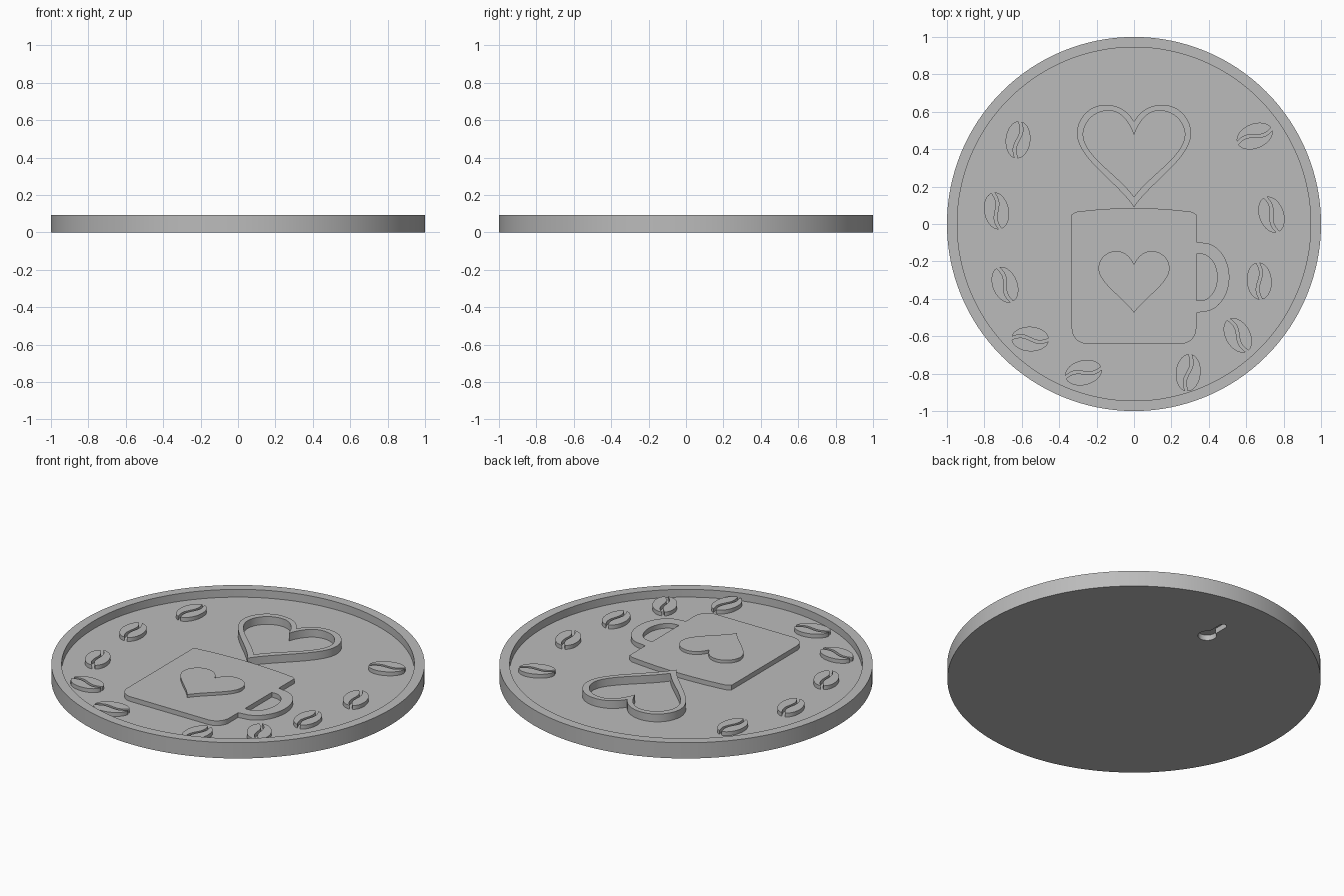
import bpy, bmesh
from math import pi, sin, cos, radians
from mathutils import Vector, Matrix
from mathutils.geometry import interpolate_bezier

if "Cube" in bpy.data.objects:
    bpy.data.objects.remove(bpy.data.objects["Cube"])

FLOOR, MUG_TOP, RIM_TOP = 0.047, 0.075, 0.093
SINK = FLOOR - 0.005

grey = bpy.data.materials.new("plain grey")
grey.use_nodes = True
grey.diffuse_color = (0.5, 0.5, 0.5, 1)
grey.node_tree.nodes["Principled BSDF"].inputs["Base Color"].default_value = (0.5, 0.5, 0.5, 1)


def finish(name, bm):
    bmesh.ops.recalc_face_normals(bm, faces=bm.faces)
    mesh = bpy.data.meshes.new(name)
    bm.to_mesh(mesh)
    bm.free()
    mesh.materials.append(grey)
    obj = bpy.data.objects.new(name, mesh)
    bpy.context.collection.objects.link(obj)
    return obj


def smooth(obj):
    bpy.ops.object.select_all(action='DESELECT')
    obj.select_set(True)
    bpy.context.view_layer.objects.active = obj
    bpy.ops.object.shade_smooth_by_angle(angle=radians(30))


def prism(name, loops, bottom, top):
    """Extrude flat outlines; an outline inside another makes a hole."""
    bm = bmesh.new()
    edges = []
    for loop in loops:
        verts = [bm.verts.new((p[0], p[1], bottom)) for p in loop]
        edges += [bm.edges.new((a, b)) for a, b in zip(verts, verts[1:] + verts[:1])]
    bmesh.ops.triangle_fill(bm, edges=edges, use_beauty=True, normal=(0, 0, 1))
    ext = bmesh.ops.extrude_face_region(bm, geom=bm.faces[:], use_keep_orig=True)
    moved = [g for g in ext["geom"] if isinstance(g, bmesh.types.BMVert)]
    bmesh.ops.translate(bm, verts=moved, vec=(0, 0, top - bottom))
    obj = finish(name, bm)
    smooth(obj)
    return obj


def arc(cx, cy, rx, ry, start, end, n=16):
    angles = [radians(start + (end - start) * i / n) for i in range(n + 1)]
    return [(cx + rx * cos(a), cy + ry * sin(a)) for a in angles]


def heart(w, notch, top, tip, n=16):
    h = top - tip
    wide = top - 0.28 * h
    # right half: notch, lobe, flank; each segment is a cubic
    segments = [
        ((0, notch), (0.1 * w, notch + 0.6 * (top - notch)), (0.27 * w, top), (0.5 * w, top)),
        ((0.5 * w, top), (0.78 * w, top), (w, wide + 0.15 * h), (w, wide)),
        ((w, wide), (w, wide - 0.24 * h), (0.3 * w, tip + 0.25 * h), (0, tip)),
    ]
    half = []
    for seg in segments:
        half += interpolate_bezier(*[Vector((x, y, 0)) for x, y in seg], n)[:-1]
    right = [(p.x, p.y) for p in half]
    return right + [(0, tip)] + [(-x, y) for x, y in reversed(right[1:])]


# Coaster body: turned tray with a raised rim
bm = bmesh.new()
profile = [(0, 0), (1, 0), (1, RIM_TOP), (0.945, RIM_TOP), (0.945, FLOOR), (0, FLOOR)]
verts = [bm.verts.new((r, 0, z)) for r, z in profile]
edges = [bm.edges.new(pair) for pair in zip(verts, verts[1:])]
bmesh.ops.spin(bm, geom=verts + edges, cent=(0, 0, 0), axis=(0, 0, 1), angle=2 * pi, steps=128)
bmesh.ops.remove_doubles(bm, verts=bm.verts, dist=1e-4)
tray = finish("tray", bm)

# Keyhole hanger cut in the underside
keyhole = arc(0, 0.61, 0.05, 0.05, 115, 425, 32) + arc(0, 0.74, 0.021, 0.021, 0, 180, 12)
cutter = prism("keyhole_cutter", [keyhole], -0.05, 0.032)
cutter.hide_render = True
cut = tray.modifiers.new("keyhole", 'BOOLEAN')
cut.operation, cut.solver, cut.object = 'DIFFERENCE', 'EXACT', cutter
bpy.context.view_layer.objects.active = tray
bpy.ops.object.modifier_apply(modifier=cut.name)
bpy.data.objects.remove(cutter)
smooth(tray)

# Mug with rounded base and bowed top edge
bowed = [(x / 10 * 0.31, 0.085 - 0.02 * (x / 10) ** 2) for x in range(10, -11, -1)]
mug = (arc(-0.253, -0.56, 0.08, 0.08, 180, 270, 8) + arc(0.253, -0.56, 0.08, 0.08, 270, 360, 8)
       + [(0.333, 0.05)] + bowed + [(-0.333, 0.05)])
prism("mug", [mug], SINK, MUG_TOP)

# Mug handle
handle = ([(0.333, -0.475)] + arc(0.365, -0.285, 0.145, 0.185, -90, 90, 24)
          + [(0.333, -0.095)] + [(0.333, -0.16)]
          + arc(0.355, -0.285, 0.09, 0.125, 90, -90, 24) + [(0.333, -0.41)])
prism("mug_handle", [handle], SINK, MUG_TOP)

# Raised heart on the mug, and the outline heart of steam above it
prism("mug_heart", [heart(0.19, -0.217, -0.145, -0.475)], MUG_TOP - 0.005, RIM_TOP)
prism("steam_heart", [heart(0.305, 0.548, 0.637, 0.09), heart(0.272, 0.475, 0.606, 0.145)],
      SINK, RIM_TOP)

# Coffee beans: two halves split by a wavy slit
LONG, WIDE, GAP = 0.1, 0.066, 0.008
slit = [(LONG * 0.98 * t / 10, GAP - 0.013 * sin(pi * t / 10)) for t in range(-10, 11)]
bean_half = slit + arc(0, 0, LONG, WIDE, 10, 170, 20)
beans = [(-0.62, 0.45, 84), (-0.735, 0.07, 101), (-0.69, -0.325, 112), (-0.555, -0.615, -3),
         (-0.27, -0.795, 14), (0.29, -0.795, 84), (0.555, -0.595, 120), (0.67, -0.305, 95),
         (0.735, 0.05, 110), (0.645, 0.47, 22)]
for i, (x, y, angle) in enumerate(beans, 1):
    for side, turn in (("a", 0), ("b", 180)):
        rot = Matrix.Rotation(radians(angle + turn), 2)
        outline = [rot @ Vector(p) + Vector((x, y)) for p in bean_half]
        prism(f"bean_{i}_half_{side}", [outline], SINK, 0.07)
